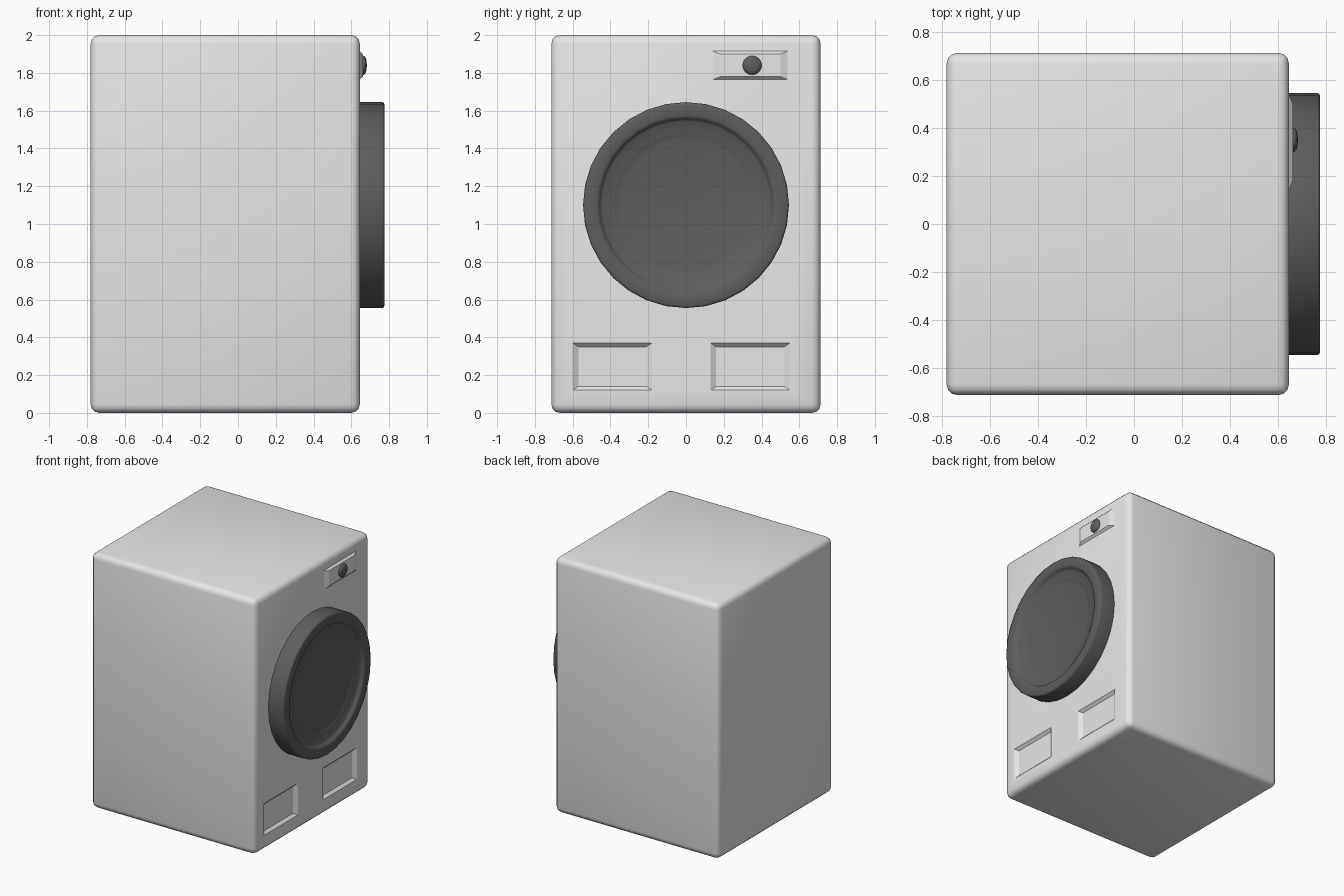
import bpy, bmesh, math
from mathutils import Matrix

if "Cube" in bpy.data.objects:
    bpy.data.objects.remove(bpy.data.objects["Cube"], do_unlink=True)

FRONT = 0.645  # x of the door side of the cabinet


def material(name, value):
    m = bpy.data.materials.new(name)
    m.use_nodes = True
    colour = (value, value, value, 1)
    m.diffuse_color = colour
    m.node_tree.nodes["Principled BSDF"].inputs["Base Color"].default_value = colour
    return m


enamel = material("light grey enamel", 0.8)
plastic = material("dark grey plastic", 0.11)


def finish(name, bm, mat, angle=None):
    bmesh.ops.recalc_face_normals(bm, faces=bm.faces[:])
    mesh = bpy.data.meshes.new(name)
    bm.to_mesh(mesh)
    bm.free()
    mesh.materials.append(mat)
    ob = bpy.data.objects.new(name, mesh)
    bpy.context.collection.objects.link(ob)
    if angle:
        smooth(ob, angle)
    return ob


def smooth(ob, angle):
    bpy.ops.object.select_all(action="DESELECT")
    ob.select_set(True)
    bpy.context.view_layer.objects.active = ob
    bpy.ops.object.shade_smooth_by_angle(angle=math.radians(angle))


def frustum(name, centre, size, inset, x0, x1, mat):
    """Block along x, full size at x0 and inset at x1."""
    bm = bmesh.new()
    bmesh.ops.create_cube(bm, size=1)
    for v in bm.verts:
        far = v.co.x > 0
        y, z = [2 * c * (s / 2 - (i if far else 0))
                for c, s, i in zip(v.co.yz, size, inset)]
        v.co = (x1 if far else x0, centre[0] + y, centre[1] + z)
    return finish(name, bm, mat)


def lathe(name, profile, y, z, sides, mat, angle):
    """Spin (radius, x) points about an axis along x."""
    bm = bmesh.new()
    verts = [bm.verts.new((x, 0, r)) for r, x in profile]
    edges = [bm.edges.new(pair) for pair in zip(verts, verts[1:])]
    bmesh.ops.spin(bm, geom=verts + edges, cent=(0, 0, 0), axis=(1, 0, 0),
                   angle=math.tau, steps=sides, use_duplicate=False)
    bmesh.ops.remove_doubles(bm, verts=bm.verts[:], dist=0.0001)
    bmesh.ops.translate(bm, verts=bm.verts[:], vec=(0, y, z))
    return finish(name, bm, mat, angle)


# Cabinet with rounded edges
bm = bmesh.new()
bmesh.ops.create_cube(bm, size=1, matrix=Matrix.Translation((-0.0675, 0, 1))
                      @ Matrix.Diagonal((1.425, 1.425, 2, 1)))
bmesh.ops.bevel(bm, geom=bm.edges[:], offset=0.045, segments=3, profile=0.5,
                affect="EDGES")
cabinet = finish("cabinet", bm, enamel)

# Two sunken lower hatches with sloping walls
for y in (-0.39, 0.34):
    slope = 0.03 / 0.02
    cutter = frustum("hatch_cutter", (y, 0.245), (0.42 + 0.03, 0.25 + 0.02),
                     (0.045, 0.03), FRONT + 0.01, FRONT - 0.02, enamel)
    cutter.hide_render = True
    cut = cabinet.modifiers.new("hatch", "BOOLEAN")
    cut.operation = "DIFFERENCE"
    cut.solver = "EXACT"
    cut.object = cutter
    bpy.context.view_layer.objects.active = cabinet
    bpy.ops.object.modifier_apply(modifier=cut.name)
    bpy.data.objects.remove(cutter, do_unlink=True)
smooth(cabinet, 32)

# Raised control panel and knob
frustum("control_panel", (0.34, 1.84), (0.42, 0.16), (0.05, 0.02),
        FRONT - 0.005, FRONT + 0.016, enamel)
lathe("control_knob", [(0.05, FRONT), (0.05, 0.667), (0.043, 0.675),
                       (0.025, 0.681), (0, 0.682)],
      0.35, 1.84, 24, plastic, 50)

# Round door: rim, stepped groove and shallow dished window
lathe("door", [(0.545, FRONT - 0.01), (0.545, 0.764), (0.542, 0.771),
               (0.533, 0.775), (0.475, 0.775), (0.463, 0.77),
               (0.455, 0.755), (0.445, 0.748), (0.39, 0.746),
               (0.37, 0.738), (0.35, 0.734), (0, 0.734)],
      0, 1.1, 32, plastic, 60)
